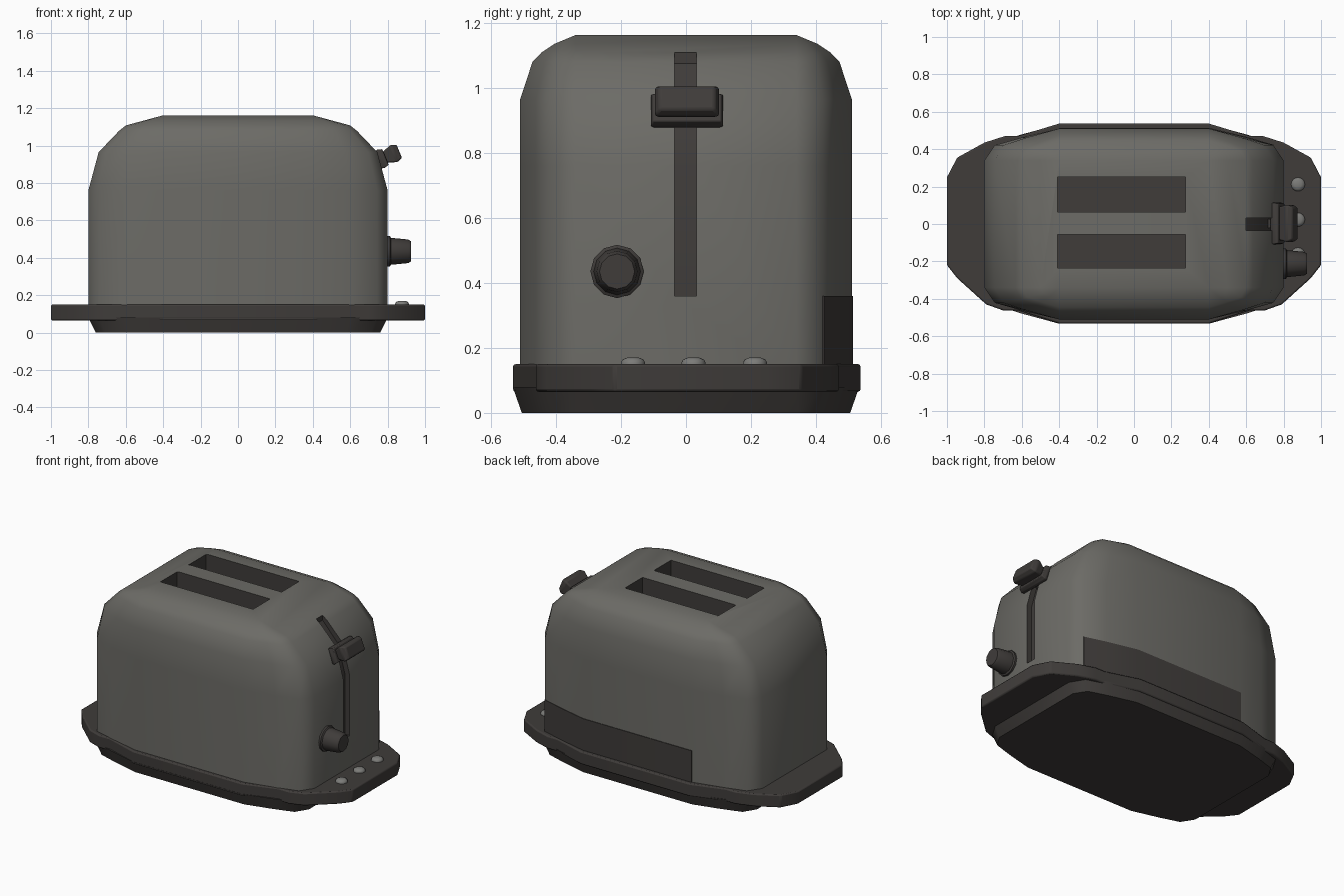
import bpy, bmesh, math
from mathutils import Matrix, Vector

if "Cube" in bpy.data.objects:
    bpy.data.objects.remove(bpy.data.objects["Cube"])


def material(name, rgb):
    m = bpy.data.materials.new(name)
    m.diffuse_color = (*rgb, 1)
    m.use_nodes = True
    m.node_tree.nodes["Principled BSDF"].inputs["Base Color"].default_value = m.diffuse_color
    return m


SHELL = material("shell_grey", (0.15, 0.147, 0.133))
DARK = material("dark_trim", (0.05, 0.045, 0.042))
LIGHT = material("button_grey", (0.2, 0.2, 0.19))


def loft(name, rings, mat, angle=30, bevel=0):
    """Skin a stack of equal-length closed rings and cap both ends."""
    bm = bmesh.new()
    vs = [[bm.verts.new(p) for p in r] for r in rings]
    n = len(rings[0])
    for a, b in zip(vs, vs[1:]):
        for i in range(n):
            j = (i + 1) % n
            bm.faces.new((a[i], a[j], b[j], b[i]))
    bm.faces.new(vs[0][::-1])
    bm.faces.new(vs[-1])
    bmesh.ops.remove_doubles(bm, verts=bm.verts, dist=0.001)
    bmesh.ops.recalc_face_normals(bm, faces=bm.faces)
    me = bpy.data.meshes.new(name)
    bm.to_mesh(me)
    bm.free()
    me.materials.append(mat)
    ob = bpy.data.objects.new(name, me)
    bpy.context.collection.objects.link(ob)
    if bevel:
        mod = ob.modifiers.new("bevel", 'BEVEL')
        mod.width, mod.segments = bevel, 2
    activate(ob)
    bpy.ops.object.shade_smooth_by_angle(angle=math.radians(angle))
    return ob


def activate(ob):
    bpy.ops.object.select_all(action='DESELECT')
    ob.select_set(True)
    bpy.context.view_layer.objects.active = ob


def plan(hx, hy, z, cx=0.4, cy=0.34):
    """Rounded plan outline with half sizes hx, hy around corner centres."""
    q = [(cx + (hx - cx) * u, cy + (hy - cy) * v)
         for u, v in ((1, 0), (0.86, 0.48), (0.5, 0.72), (0, 1))]
    pts = q + [(-x, y) for x, y in q[::-1]]
    pts += [(-x, -y) for x, y in pts]
    return [(x, y, z) for x, y in pts]


def rect(x, hy, hz):
    return [(x, -hy, -hz), (x, hy, -hz), (x, hy, hz), (x, -hy, hz)]


def circle(r, d, n):
    return [(r * math.cos(2 * math.pi * i / n), r * math.sin(2 * math.pi * i / n), d)
            for i in range(n)]


# Shell
body = loft("shell", [plan(hx, hy, z) for hx, hy, z in (
    (0.8, 0.51, 0.1), (0.8, 0.51, 0.76), (0.745, 0.51, 0.965), (0.635, 0.472, 1.08),
    (0.6, 0.445, 1.108), (0.5, 0.405, 1.135), (0.4, 0.34, 1.162))], SHELL, 55)

# Bread slots and lever channel, cut out of the shell
cutters = []
for y0, y1 in ((-0.235, -0.055), (0.065, 0.25)):
    cutters.append(loft("slot_cutter", [
        [(-0.41, y0, z), (0.275, y0, z), (0.275, y1, z), (-0.41, y1, z)]
        for z in (0.5, 1.3)], DARK))
channel = [(0.765, 0.36), (0.765, 0.76), (0.713, 0.95), (0.6, 1.075),
           (0.6, 1.2), (0.9, 1.2), (0.9, 0.36)]
cutters.append(loft("channel_cutter",
                    [[(x, y, z) for x, z in channel] for y in (-0.035, 0.032)], DARK))
activate(body)
for c in cutters:
    c.hide_render = True
    mod = body.modifiers.new("cut", 'BOOLEAN')
    mod.operation, mod.object, mod.solver = 'DIFFERENCE', c, 'EXACT'
    mod.material_mode = 'TRANSFER'
    bpy.ops.object.modifier_apply(modifier=mod.name)
for c in cutters:
    bpy.data.objects.remove(c)
activate(body)
bpy.ops.object.shade_smooth_by_angle(angle=math.radians(55))

# Base plate with end ledges
back = [(0.4, 0.537), (0.62, 0.47), (0.69, 0.47), (0.8, 0.435), (0.945, 0.355), (1, 0.25)]
front = [(1, -0.22), (0.945, -0.29), (0.79, -0.43), (0.7, -0.462), (0.62, -0.462), (0.4, -0.532)]
half = back + front
outline = half + [(-x, y) for x, y in half[::-1]]
loft("base_plate", [[(x, y, z) for x, y in outline] for z in (0.065, 0.15)], DARK, 30, 0.008)

# Tapered underside
loft("underside", [plan(0.76, 0.505, 0), plan(0.8, 0.533, 0.08)], DARK, 40)

# Dark panel low on the back
wall = [(0.745, 0.424), (0.6, 0.466), (0.4, 0.514), (-0.4, 0.514)]
panel = wall + [(x, y - 0.03) for x, y in wall[::-1]]
loft("back_panel", [[(x, y, z) for x, y in panel] for z in (0.12, 0.36)], DARK)

# Lever: collar, flared grip and stem, tilted upward
tilt = Matrix.Translation((0.765, 0.003, 0.93)) @ Matrix.Rotation(math.radians(-22), 4, 'Y')
for name, rings, bev in (
        ("lever_collar", [rect(-0.02, 0.105, 0.048), rect(0.0, 0.112, 0.053),
                          rect(0.025, 0.105, 0.045)], 0.004),
        ("lever_grip", [rect(0.02, 0.088, 0.03), rect(0.075, 0.1, 0.05),
                        rect(0.105, 0.085, 0.038)], 0.008),
        ("lever_stem", [rect(-0.08, 0.025, 0.025), rect(0, 0.025, 0.025)], 0)):
    loft(name, rings, DARK, 35, bev).matrix_world = tilt

# Browning knob
knob = loft("knob", [circle(r, d, 12) for r, d in (
    (0.082, -0.02), (0.082, 0.012), (0.072, 0.018), (0.063, 0.11), (0.054, 0.125))], DARK, 40)
knob.matrix_world = Matrix.Translation((0.8, -0.212, 0.435)) @ Matrix.Rotation(math.pi / 2, 4, 'Y')

# Buttons on the right ledge
for i, y in enumerate((-0.163, 0.023, 0.212)):
    b = loft(f"button_{i + 1}", [circle(r, z, 16) for r, z in (
        (0.037, -0.01), (0.037, 0.005), (0.032, 0.014), (0.018, 0.02))], LIGHT, 60)
    b.location = Vector((0.877, y, 0.15))
